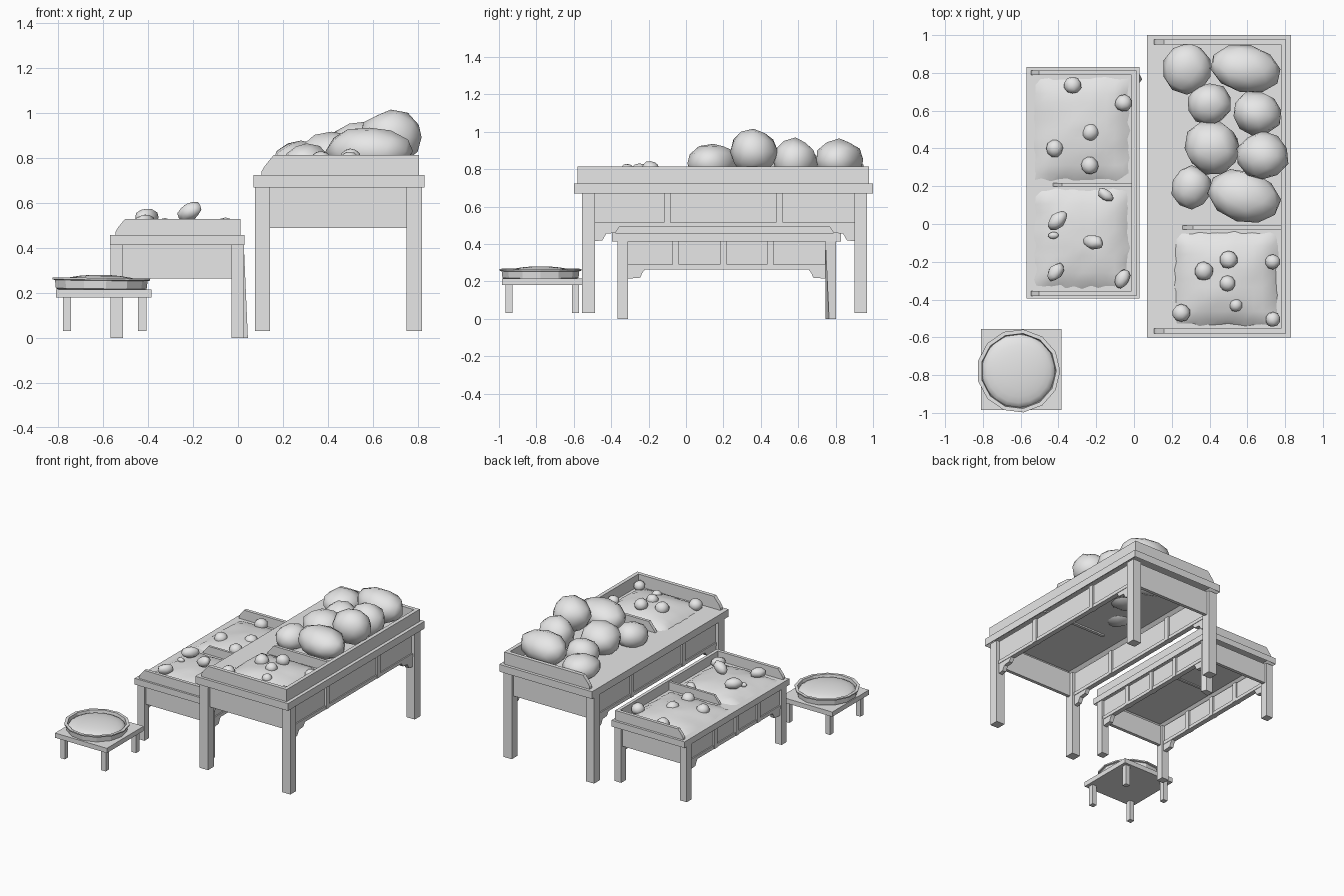
import bpy, bmesh, math, random
from mathutils import Vector, Matrix

random.seed(4)
cube = bpy.data.objects.get("Cube")
if cube:
    bpy.data.objects.remove(cube, do_unlink=True)

grey = bpy.data.materials.new("plain_grey")
grey.use_nodes = True
grey.diffuse_color = (0.8, 0.8, 0.8, 1)
grey.node_tree.nodes["Principled BSDF"].inputs["Base Color"].default_value = (0.8, 0.8, 0.8, 1)


def finish(name, bm, smooth=None):
    bmesh.ops.recalc_face_normals(bm, faces=bm.faces)
    mesh = bpy.data.meshes.new(name)
    bm.to_mesh(mesh)
    bm.free()
    mesh.materials.append(grey)
    ob = bpy.data.objects.new(name, mesh)
    bpy.context.collection.objects.link(ob)
    if smooth:
        bpy.ops.object.select_all(action='DESELECT')
        ob.select_set(True)
        bpy.context.view_layer.objects.active = ob
        bpy.ops.object.shade_smooth_by_angle(angle=math.radians(smooth))
    return ob


def box(name, x, y, z, hollow=None):
    """Box between limits; hollow = (border, depth) sinks the underside."""
    bm = bmesh.new()
    bmesh.ops.create_cube(bm, size=1)
    for v in bm.verts:
        v.co = [r[0] if c < 0 else r[1] for c, r in zip(v.co, (x, y, z))]
    if hollow:
        bm.normal_update()
        under = min(bm.faces, key=lambda f: f.normal.z)
        bmesh.ops.inset_region(bm, faces=[under], thickness=hollow[0])
        for v in under.verts:
            v.co.z += hollow[1]
    return finish(name, bm)


def prism(name, pts, axis, span):
    """Extrude a profile of (u, z) points along the x or y axis."""
    bm = bmesh.new()
    a, b = span
    place = (lambda u, z, d: (d, u, z)) if axis == 'x' else (lambda u, z, d: (u, d, z))
    face = bm.faces.new([bm.verts.new(place(u, z, a)) for u, z in pts])
    out = bmesh.ops.extrude_face_region(bm, geom=[face])
    step = Vector(place(0, 0, b - a))
    for g in out["geom"]:
        if isinstance(g, bmesh.types.BMVert):
            g.co += step
    return finish(name, bm)


def stone(name, centre, size, turn=0, rough=0.05, pitch=0):
    bm = bmesh.new()
    bmesh.ops.create_icosphere(bm, subdivisions=2, radius=1)
    for v in bm.verts:
        v.co *= 1 + random.uniform(-rough, rough)
    bm.transform(Matrix.Translation(centre) @ Matrix.Rotation(math.radians(turn), 4, 'Z')
                 @ Matrix.Rotation(math.radians(pitch), 4, 'Y') @ Matrix.Diagonal((*size, 1)))
    finish(name, bm, 60)


def mound(name, x, y, base, height):
    """Low uneven heap with a ragged border sunk into the board."""
    bm = bmesh.new()
    n = 12
    bmesh.ops.create_grid(bm, x_segments=n, y_segments=n, size=1)
    for v in bm.verts:
        u, w = v.co.x, v.co.y
        edge = max(abs(u), abs(w))
        rise = (1 - edge ** 6) * (0.45 + 0.55 * math.cos(u * 1.5) * math.cos(w * 1.5))
        wob = random.uniform(-0.06, 0.0) if edge > 0.95 else 0
        v.co = ((x[0] + x[1]) / 2 + u * (1 + wob) * (x[1] - x[0]) / 2,
                (y[0] + y[1]) / 2 + w * (1 + wob) * (y[1] - y[0]) / 2,
                base + height * rise + random.uniform(-0.004, 0.004))
    finish(name, bm, 60)


def board(name, x0, x1, y, z0, z1):
    """Upright tray board with its open end cut off at a slant."""
    h = z1 - z0
    pts = [(x0, z0), (x0, z0 + h * .2), (x0 + h * .15, z0 + h * .45),
           (x0 + h * .6, z1), (x1, z1), (x1, z0)]
    prism(name, pts, 'y', y)


def table(pre, x, y, foot, apron, slab, z0, top, rail_x, tray_x, tray_y, leg_x, leg_y, lw, posts, bracket):
    box(pre + "_tabletop", x, y, (slab, z0), hollow=(lw, (z0 - slab) * .75))
    # Raised tray edges, open towards the right
    box(pre + "_tray_back", rail_x, tray_y, (z0, top))
    t = rail_x[1] - rail_x[0]
    board(pre + "_tray_end_front", tray_x, rail_x[1], (tray_y[0], tray_y[0] + t), z0, top)
    board(pre + "_tray_end_rear", tray_x, rail_x[1], (tray_y[1] - t, tray_y[1]), z0, top)
    # Legs
    legs = {}
    for i, lx in enumerate(leg_x):
        for j, ly in enumerate(leg_y):
            legs[i, j] = box(f"{pre}_leg_{i}{j}", (lx, lx + lw), (ly, ly + lw), (foot, slab))
    # Aprons, posts and brackets
    inner_x, inner_y = (leg_x[0] + lw, leg_x[1]), (leg_y[0] + lw, leg_y[1])
    for j, ly in enumerate(leg_y):
        c = ly + lw / 2
        box(f"{pre}_end_apron_{j}", inner_x, (c - .012, c + .012), (apron, slab))
    for i, lx in enumerate(leg_x):
        c = lx + lw / 2
        box(f"{pre}_side_apron_{i}", (c - .009, c + .009), inner_y, (apron, slab))
        box(f"{pre}_apron_rail_{i}", (c - .018, c + .018), inner_y, (apron, apron + .025))
        for k, py in enumerate(posts):
            box(f"{pre}_apron_post_{i}{k}", (c - .022, c + .022), (py - .018, py + .018), (apron, slab))
        for j, s in enumerate((1, -1)):
            pts = [(inner_y[j] + s * u, apron + w) for u, w in bracket]
            prism(f"{pre}_bracket_{i}{j}", pts, 'x', (c - .015, c + .015))
    return legs


# Large table
table("large", (.07, .83), (-.6, 1), .03, .49, .67, .724, .814, (.777, .805), .105, (-.58, .978),
      (.075, .75), (-.555, .9), .068, (-.1, .5),
      [(0, 0), (0, -.075), (.04, -.07), (.06, -.035), (.11, -.03), (.13, 0)])
board("large_divider", .255, .777, (-.03, -.008), .7, .795)

# Small table, with one leg corner bent outwards
legs = table("small", (-.57, .03), (-.395, .83), 0, .265, .413, .459, .53, (-.012, .012), -.545, (-.38, .812),
             (-.567, -.03), (-.365, .745), .056, (-.055, .2, .45),
             [(0, 0), (0, -.05), (.065, -.045), (.075, -.02), (.09, 0)])
corner = min(legs[1, 1].data.vertices, key=lambda v: v.co.z * 9 + v.co.y - v.co.x)
corner.co += Vector((.018, .02, 0))
board("small_divider", -.43, -.012, (.198, .216), .44, .52)

# Heaps on the trays
mound("large_heap", (.2, .775), (-.55, -.03), .716, .075)
mound("small_heap_rear", (-.54, -.015), (.216, .785), .453, .055)
mound("small_heap_front", (-.54, -.015), (-.35, .198), .453, .055)

# Big lumps: centre, half sizes, turn
big = [(.28, .825, .785, .13, .138, .09, 0), (.59, .82, .85, .195, .128, .115, -12),
       (.4, .635, .79, .12, .11, .1, 0), (.65, .585, .845, .13, .118, .12, -10),
       (.415, .405, .8, .152, .14, .12, -15), (.68, .36, .893, .138, .128, .122, 0),
       (.305, .195, .775, .107, .117, .09, 0), (.585, .145, .83, .192, .138, .11, -18)]
for i, (x, y, z, a, b, c, turn) in enumerate(big):
    stone(f"large_lump_{i}", (x, y, z), (a, b, c), turn, .06)

# Small lumps on the large table
pebbles = [(.37, -.25, .785, .05), (.5, -.19, .8, .047), (.495, -.315, .79, .042), (.54, -.43, .77, .035),
           (.25, -.47, .758, .047), (.735, -.2, .762, .04), (.735, -.505, .755, .04)]
for i, (x, y, z, r) in enumerate(pebbles):
    stone(f"large_pebble_{i}", (x, y, z), (r, r, r * .95))

# Round lumps and long lumps on the small table
for i, (x, y) in enumerate([(-.325, .735), (-.055, .64), (-.23, .485), (-.42, .4), (-.235, .31)]):
    stone(f"small_pebble_{i}", (x, y, .493), (.047, .045, .042), i * 30)
roots = [(-.15, .155, .5, -35, .045, 0), (-.405, .02, .537, 45, .06, 0), (-.215, -.095, .562, -12, .058, -30),
         (-.415, -.255, .515, 50, .055, 0), (-.06, -.29, .485, 65, .055, 0), (-.425, -.06, .505, 0, .028, 0)]
for i, (x, y, z, turn, r, pitch) in enumerate(roots):
    stone(f"small_root_{i}", (x, y, z), (r, r * .65, r * .65), turn, .1, pitch)

# Stool
box("stool_top", (-.81, -.385), (-.985, -.555), (.18, .215))
for i, x in enumerate((-.78, -.445)):
    for j, y in enumerate((-.965, -.61)):
        box(f"stool_leg_{i}{j}", (x, x + .037), (y, y + .037), (.03, .18))

# Round basket, slightly tilted, with a heap inside
tilt = Matrix.Translation((-.612, -.778, .213)) @ Matrix.Rotation(math.radians(.7), 4, 'Y')
profile = [(.19, 0), (.205, .006), (.209, .042), (.22, .045), (.221, .054), (.2, .054), (.195, .02), (.02, .02)]
bm = bmesh.new()
n = 13
rings = [[bm.verts.new((r * math.cos(math.tau * k / n), r * math.sin(math.tau * k / n), z)) for k in range(n)]
         for r, z in profile]
for low, high in zip(rings, rings[1:]):
    for k in range(n):
        m = (k + 1) % n
        bm.faces.new((low[k], low[m], high[m], high[k]))
bm.faces.new(rings[0])
bm.faces.new(rings[-1])
bm.transform(tilt)
finish("basket", bm, 25)

bm = bmesh.new()
bmesh.ops.create_uvsphere(bm, u_segments=18, v_segments=12, radius=1)
bmesh.ops.delete(bm, geom=[v for v in bm.verts if v.co.z < -.01], context='VERTS')
bm.transform(tilt @ Matrix.Translation((0, 0, .026)) @ Matrix.Diagonal((.195, .195, .042, 1)))
finish("basket_heap", bm, 60)
